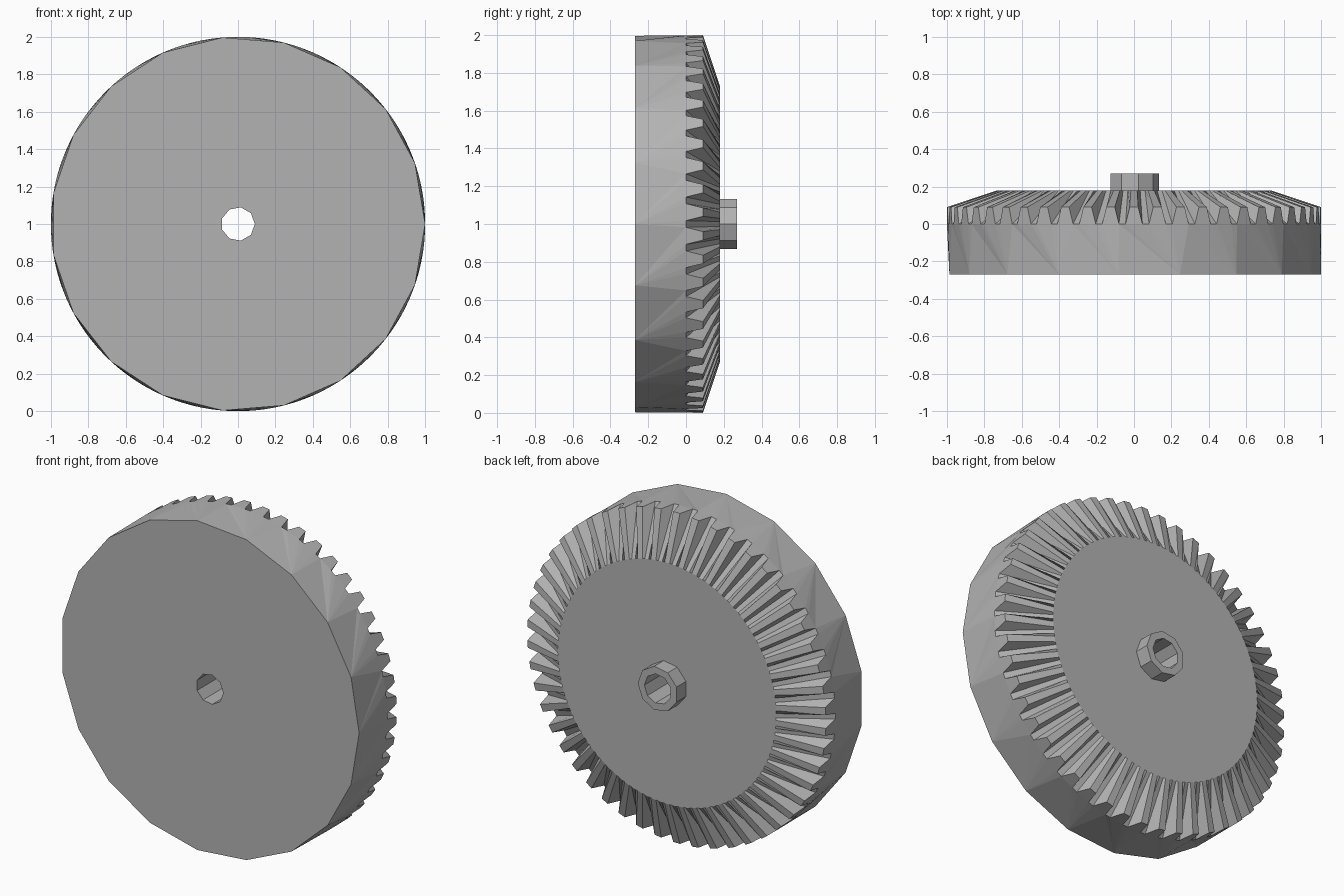
import bpy, bmesh
from math import cos, sin, tau

cube = bpy.data.objects.get("Cube")
if cube:
    bpy.data.objects.remove(cube, do_unlink=True)

TEETH = 50
PITCH = tau / TEETH
FRONT, ROOT, TIP, DISC, HUB = -0.27, 0.0, 0.09, 0.18, 0.27
OUTER, INNER, HUB_R, BORE_R = 1.0, 0.73, 0.134, 0.09

steel = bpy.data.materials.new("plain grey")
steel.use_nodes = True
grey = (0.45, 0.45, 0.45, 1)
steel.diffuse_color = grey
steel.node_tree.nodes["Principled BSDF"].inputs["Base Color"].default_value = grey

bm = bmesh.new()


def ring(angles, radius, y):
    """Vertices on a circle around the axle, with their angles."""
    return [(a, bm.verts.new((radius * cos(a), y, 1 + radius * sin(a)))) for a in angles]


def regular(sides):
    return [tau * i / sides for i in range(sides)]


def stitch(a, b):
    """Join two rings of any count with triangles, in order of angle."""
    i = j = 0
    while i < len(a) or j < len(b):
        va, vb = a[i % len(a)][1], b[j % len(b)][1]
        next_a = a[i + 1][0] if i + 1 < len(a) else a[0][0] + tau
        next_b = b[j + 1][0] if j + 1 < len(b) else b[0][0] + tau
        if j >= len(b) or (i < len(a) and next_a <= next_b):
            i += 1
            bm.faces.new((va, a[i % len(a)][1], vb))
        else:
            j += 1
            bm.faces.new((va, b[j % len(b)][1], vb))


# Tooth corner angles: two at the root and two at the tip of each tooth
root_angles, tip_angles, inner_angles = [], [], []
for t in range(TEETH):
    start = t * PITCH
    corners = [start + PITCH * f for f in (0.14, 0.32, 0.68, 0.86)]
    root_angles += [corners[0], corners[3]]
    tip_angles += corners[1:3]
    inner_angles += corners

bore_front = ring(regular(9), BORE_R, FRONT)
rim_front = ring(regular(19), OUTER, FRONT)
root = ring(root_angles, OUTER, ROOT)
tip = ring(tip_angles, OUTER, TIP)
inner = ring(inner_angles, INNER, DISC)
hub_base = ring(regular(9), HUB_R, DISC)
hub_top = ring(regular(9), HUB_R, HUB)
bore_back = ring(regular(9), BORE_R, HUB)

# Front plate, faceted rim, back disc, hub and bore
for pair in ((bore_front, rim_front), (rim_front, root), (inner, hub_base),
             (hub_base, hub_top), (hub_top, bore_back), (bore_back, bore_front)):
    stitch(*pair)

# Teeth: end face, two flanks, top land, and the gap floor to the next tooth
for t in range(TEETH):
    r0, r1 = root[2 * t][1], root[2 * t + 1][1]
    t0, t1 = tip[2 * t][1], tip[2 * t + 1][1]
    i0, i1, i2, i3 = (v for _, v in inner[4 * t:4 * t + 4])
    next_root = root[(2 * t + 2) % len(root)][1]
    next_inner = inner[(4 * t + 4) % len(inner)][1]
    for face in ((r0, r1, t1, t0), (r0, t0, i1, i0), (t0, t1, i2, i1),
                 (t1, r1, i3, i2), (r1, next_root, next_inner, i3)):
        bm.faces.new(face)

bmesh.ops.recalc_face_normals(bm, faces=bm.faces)
mesh = bpy.data.meshes.new("bevel_gear")
bm.to_mesh(mesh)
bm.free()
mesh.materials.append(steel)
gear = bpy.data.objects.new("bevel_gear", mesh)
bpy.context.collection.objects.link(gear)
